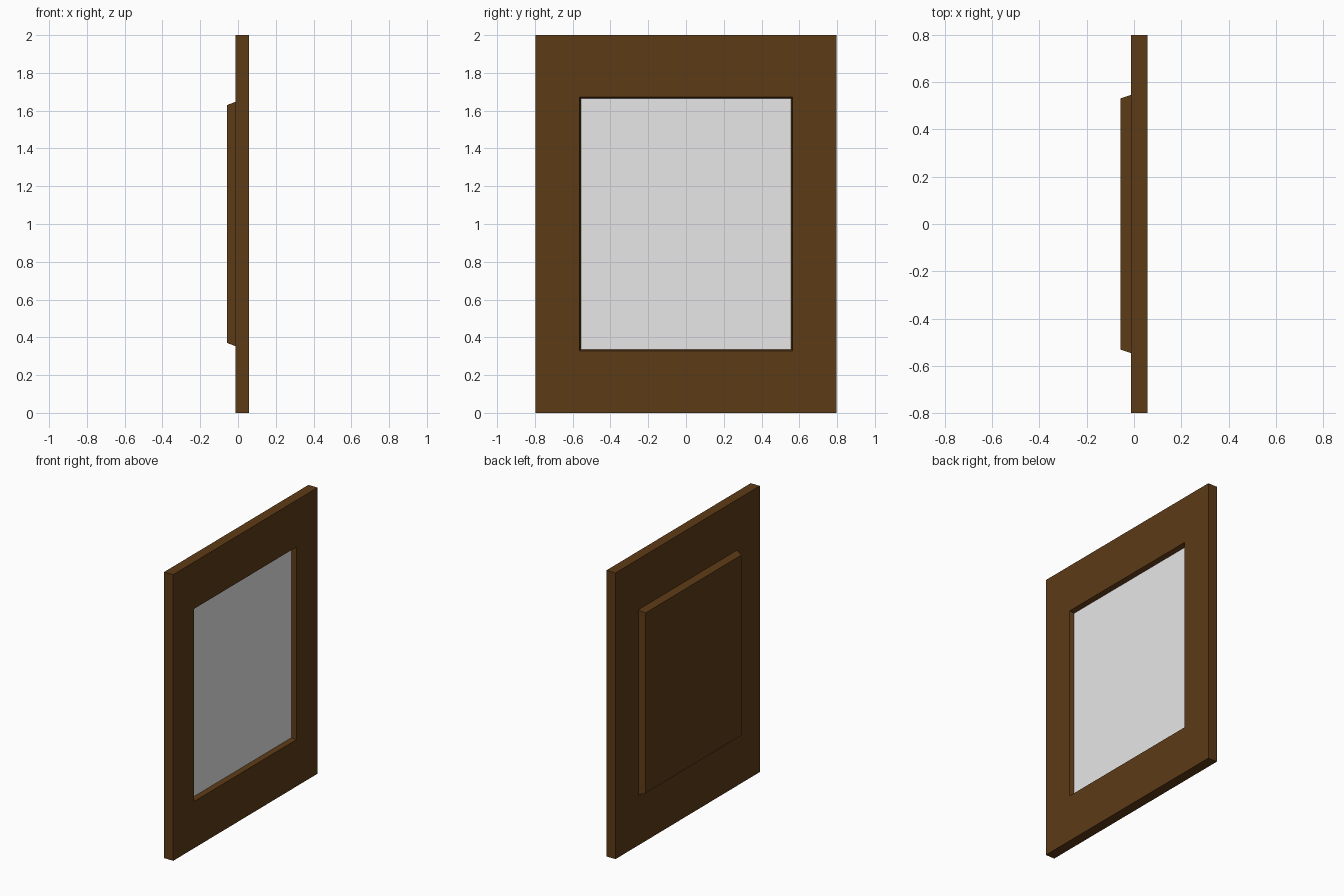
import bpy
import bmesh

if "Cube" in bpy.data.objects:
    bpy.data.objects.remove(bpy.data.objects["Cube"])


def material(name, rgb):
    m = bpy.data.materials.new(name)
    m.diffuse_color = (*rgb, 1.0)
    m.use_nodes = True
    m.node_tree.nodes["Principled BSDF"].inputs["Base Color"].default_value = m.diffuse_color
    return m


brown = material("dark brown wood", (0.11, 0.043, 0.008))
grey = material("pale grey", (0.8, 0.8, 0.8))


def ring(bm, x, half_y, half_z):
    """Upright rectangle of vertices centred on z = 1."""
    return [bm.verts.new((x, sy * half_y, 1 + sz * half_z))
            for sy, sz in ((-1, -1), (1, -1), (1, 1), (-1, 1))]


def stepped_part(name, steps, mat, cap_start=False, cap_end=False):
    """Join successive rectangles (x, half_y, half_z) into one surface."""
    bm = bmesh.new()
    rings = [ring(bm, *s) for s in steps]
    for a, b in zip(rings, rings[1:]):
        for i in range(4):
            j = (i + 1) % 4
            bm.faces.new((a[i], a[j], b[j], b[i]))
    if cap_start:
        bm.faces.new(rings[0][::-1])
    if cap_end:
        bm.faces.new(rings[-1])
    mesh = bpy.data.meshes.new(name)
    bm.to_mesh(mesh)
    bm.free()
    mesh.materials.append(mat)
    obj = bpy.data.objects.new(name, mesh)
    bpy.context.collection.objects.link(obj)
    return obj


BACK, FRONT, FLOOR = -0.013, 0.057, 0.025

# Frame: back rim, outer edge, front border and the walls of the recess
stepped_part("frame", [
    (BACK, 0.545, 0.647),
    (BACK, 0.797, 1.0),
    (FRONT, 0.797, 1.0),
    (FRONT, 0.565, 0.673),
    (FLOOR, 0.556, 0.664),
], brown)

# Raised backing panel with bevelled sides
stepped_part("backing_panel", [
    (-0.057, 0.53, 0.63),
    (BACK, 0.545, 0.647),
], brown, cap_start=True)

# Picture sheet at the bottom of the recess
stepped_part("picture_sheet", [(FLOOR, 0.556, 0.664)], grey, cap_end=True)
